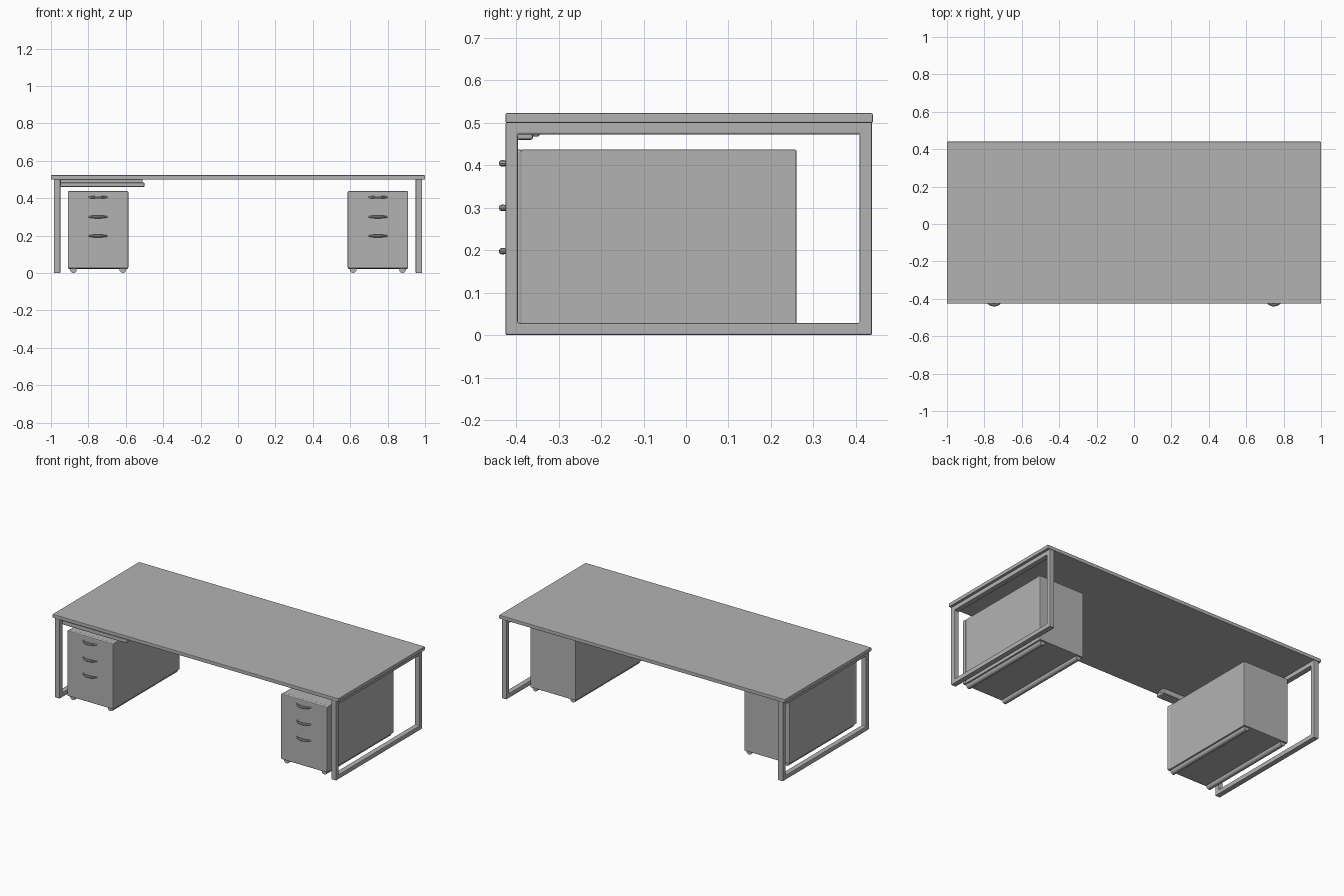
import bpy
import bmesh
import math
from mathutils import Matrix

cube = bpy.data.objects.get("Cube")
if cube:
    bpy.data.objects.remove(cube, do_unlink=True)

grey = bpy.data.materials.new("plain grey")
grey.use_nodes = True
colour = (0.45, 0.45, 0.45, 1)
grey.diffuse_color = colour
grey.node_tree.nodes["Principled BSDF"].inputs["Base Color"].default_value = colour


def finish(name, bm, bevel=0.0):
    """Turn a bmesh into an object, with optional rounded edges."""
    bmesh.ops.recalc_face_normals(bm, faces=bm.faces)
    mesh = bpy.data.meshes.new(name)
    bm.to_mesh(mesh)
    bm.free()
    mesh.materials.append(grey)
    obj = bpy.data.objects.new(name, mesh)
    bpy.context.collection.objects.link(obj)
    if bevel:
        mod = obj.modifiers.new("soft edges", "BEVEL")
        mod.width = bevel
        mod.segments = 2
    return obj


def smooth(obj):
    bpy.ops.object.select_all(action="DESELECT")
    obj.select_set(True)
    bpy.context.view_layer.objects.active = obj
    bpy.ops.object.shade_smooth_by_angle()


def box(name, low, high, bevel=0.0):
    bm = bmesh.new()
    size = [h - l for l, h in zip(low, high)]
    mid = [(h + l) / 2 for l, h in zip(low, high)]
    bmesh.ops.create_cube(bm, size=1, matrix=Matrix.Translation(mid) @ Matrix.Diagonal((*size, 1)))
    return finish(name, bm, bevel)


def leg_frame(name, x, width):
    """Closed rectangular loop standing at one end of the desk."""
    bm = bmesh.new()
    y0, y1, z0, z1, bar = -0.425, 0.438, 0.0, 0.502, 0.029

    def ring(inset):
        return [bm.verts.new((x - width / 2, y, z)) for y, z in (
            (y0 + inset, z0 + inset), (y1 - inset, z0 + inset),
            (y1 - inset, z1 - inset), (y0 + inset, z1 - inset))]

    outer, inner = ring(0), ring(bar)
    faces = []
    for i in range(4):
        j = (i + 1) % 4
        faces.append(bm.faces.new((outer[i], outer[j], inner[j], inner[i])))
    result = bmesh.ops.extrude_face_region(bm, geom=faces)
    verts = [g for g in result["geom"] if isinstance(g, bmesh.types.BMVert)]
    bmesh.ops.translate(bm, verts=verts, vec=(width, 0, 0))
    return finish(name, bm, 0.004)


def runner(name, x, y0, y1):
    """Rounded foot rail under a drawer unit."""
    bm = bmesh.new()
    place = Matrix.Translation((x, (y0 + y1) / 2, 0.018)) @ Matrix.Rotation(math.pi / 2, 4, "X")
    bmesh.ops.create_cone(bm, cap_ends=True, segments=12, radius1=0.018, radius2=0.018,
                          depth=y1 - y0, matrix=place)
    smooth(finish(name, bm))


def handle(name, x, y, z):
    """Bowed drawer pull, thick in the middle and thin at the ends."""
    bm = bmesh.new()
    rings = []
    steps, sides = 12, 8
    for i in range(steps + 1):
        t = i / steps * 2 - 1
        bow = 1 - t * t
        centre = y - 0.025 * bow
        radius = 0.004 + 0.004 * bow
        rings.append([bm.verts.new((x + 0.05 * t,
                                    centre + radius * math.cos(a),
                                    z + radius * math.sin(a)))
                      for a in (2 * math.pi * k / sides for k in range(sides))])
    for a, b in zip(rings, rings[1:]):
        for k in range(sides):
            n = (k + 1) % sides
            bm.faces.new((a[k], a[n], b[n], b[k]))
    bm.faces.new(rings[0])
    bm.faces.new(rings[-1])
    smooth(finish(name, bm))


# Table top
box("table_top", (-1, -0.425, 0.5), (1, 0.44, 0.523), 0.003)

# End frames and drawer units
for side, sign in (("left", 1), ("right", -1)):
    leg_frame(side + "_leg_frame", sign * 0.967, 0.034)
    x = sign * 0.748
    box(side + "_drawer_body", (x - 0.159, -0.39, 0.022), (x + 0.159, 0.26, 0.437), 0.003)
    box(side + "_drawer_front", (x - 0.162, -0.41, 0.024), (x + 0.162, -0.386, 0.438), 0.006)
    for level, z in (("top", 0.405), ("middle", 0.3), ("bottom", 0.198)):
        handle(f"{side}_{level}_handle", x, -0.408, z)
    for edge, offset in (("inner", -sign), ("outer", sign)):
        runner(f"{side}_{edge}_runner", x + offset * 0.132, -0.395, 0.25)

# Pencil tray hung under the front right corner
box("pencil_tray", (-0.95, -0.395, 0.468), (-0.51, -0.345, 0.501), 0.004)
box("pencil_tray_lip", (-0.95, -0.4, 0.46), (-0.5, -0.36, 0.484), 0.006)
